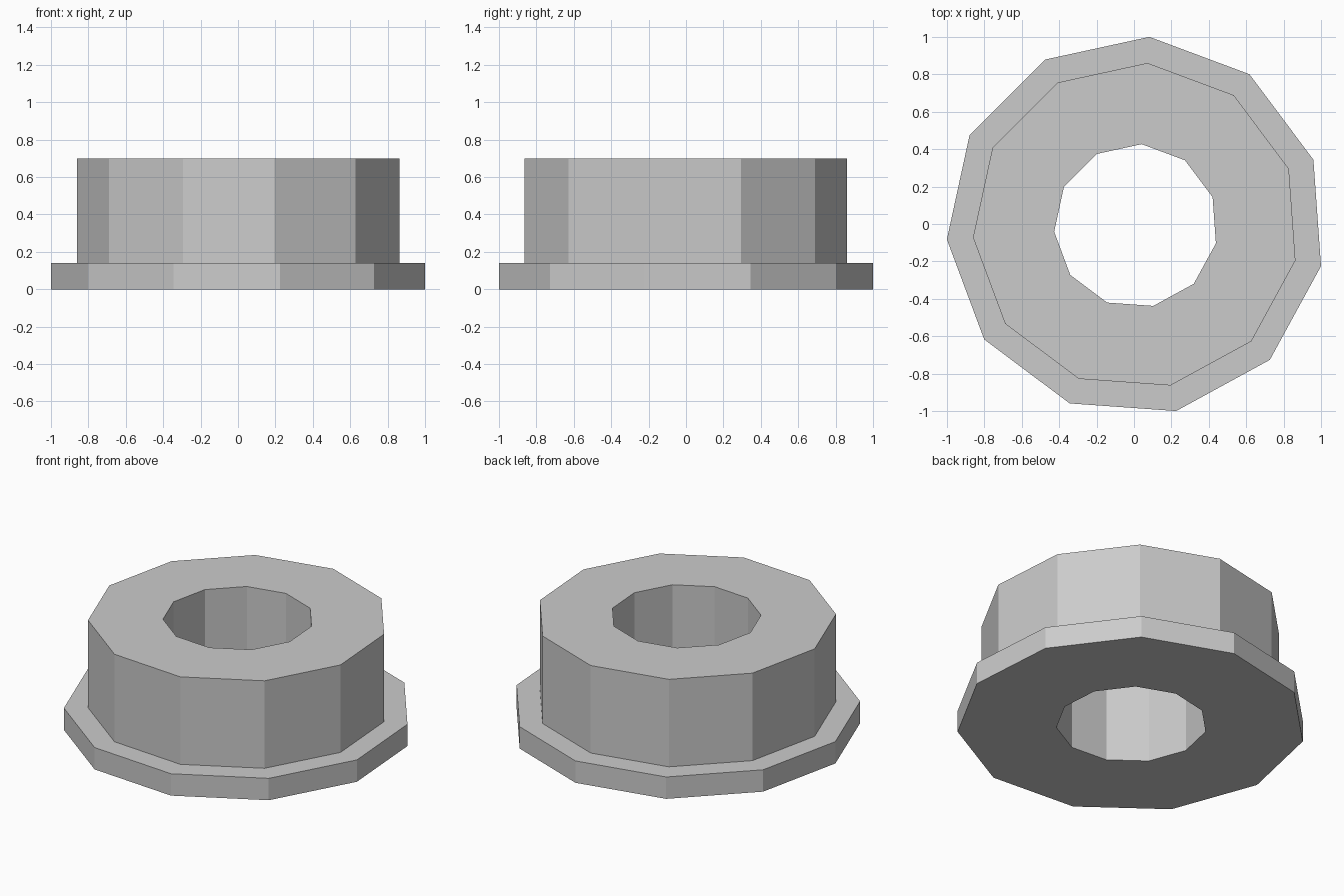
import bpy
import bmesh
from math import cos, sin, radians, tau

cube = bpy.data.objects.get("Cube")
if cube:
    bpy.data.objects.remove(cube, do_unlink=True)

SIDES = 11
START = radians(-45)            # one corner points along this direction
CENTRE = (0.01, -0.01)          # centres the odd-sided outline on its bounds

# Closed radial profile (radius, height): flange, collar, bore
PROFILE = [(0.438, 0), (1.013, 0), (1.013, 0.14),
           (0.873, 0.14), (0.873, 0.7), (0.438, 0.7)]

# Plain grey material
grey = bpy.data.materials.new("plain_grey")
grey.use_nodes = True
colour = (0.6, 0.6, 0.6, 1)
grey.diffuse_color = colour
for node in grey.node_tree.nodes:
    if node.type == 'BSDF_PRINCIPLED':
        node.inputs["Base Color"].default_value = colour


def ring(bm, radius, z):
    """Corners of one regular polygon at height z."""
    angles = [START + tau * i / SIDES for i in range(SIDES)]
    return [bm.verts.new((CENTRE[0] + radius * cos(a),
                          CENTRE[1] + radius * sin(a), z)) for a in angles]


# Flanged bushing: faceted rings joined around the closed profile
bm = bmesh.new()
rings = [ring(bm, r, z) for r, z in PROFILE]
for k, low in enumerate(rings):
    high = rings[(k + 1) % len(rings)]
    for i in range(SIDES):
        j = (i + 1) % SIDES
        bm.faces.new((low[i], low[j], high[j], high[i]))
bmesh.ops.recalc_face_normals(bm, faces=bm.faces)

mesh = bpy.data.meshes.new("flanged_bushing")
bm.to_mesh(mesh)
bm.free()
mesh.materials.append(grey)
bushing = bpy.data.objects.new("flanged_bushing", mesh)
bpy.context.collection.objects.link(bushing)
